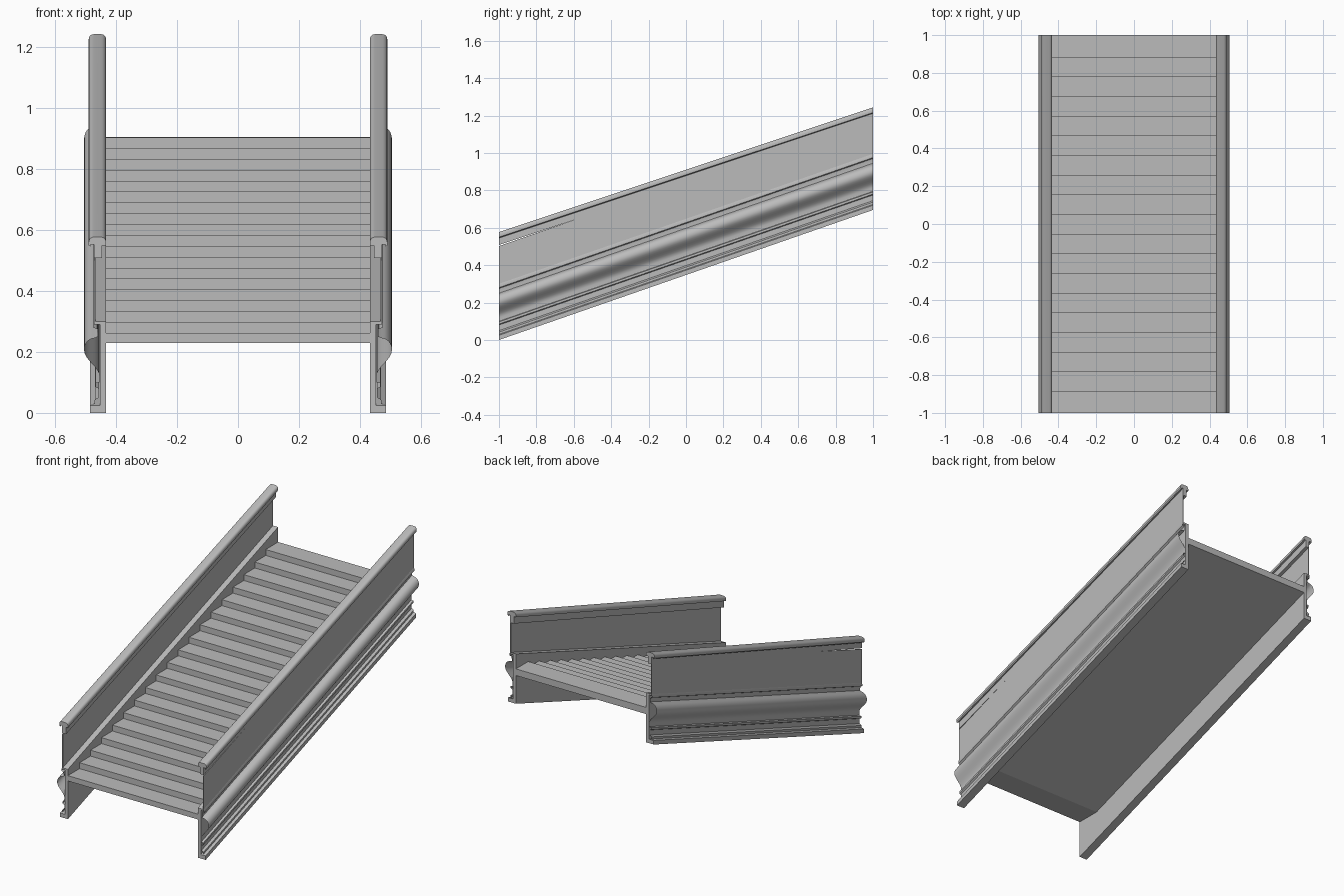
import bpy
import bmesh
import math

old = bpy.data.objects.get("Cube")
if old:
    bpy.data.objects.remove(old, do_unlink=True)

grey = bpy.data.materials.new("plain_grey")
grey.use_nodes = True
colour = (0.5, 0.5, 0.5, 1)
grey.diffuse_color = colour
grey.node_tree.nodes["Principled BSDF"].inputs["Base Color"].default_value = colour

WALL_SLOPE, RAIL_SLOPE = 0.3475, 0.333


def finish(name, bm, smooth=False):
    mesh = bpy.data.meshes.new(name)
    bm.to_mesh(mesh)
    bm.free()
    mesh.materials.append(grey)
    ob = bpy.data.objects.new(name, mesh)
    bpy.context.collection.objects.link(ob)
    if smooth:
        bpy.ops.object.select_all(action="DESELECT")
        ob.select_set(True)
        bpy.context.view_layer.objects.active = ob
        bpy.ops.object.shade_smooth_by_angle(angle=math.radians(35))
    return ob


def ramp(name, profile, side, slope, closed=True, smooth=False):
    """Sweep an x-z profile from front to back along a rising slope."""
    bm = bmesh.new()
    front = [bm.verts.new((side * x, -1, z)) for x, z in profile]
    back = [bm.verts.new((side * x, 1, z + 2 * slope)) for x, z in profile]
    count = len(profile)
    for i in range(count if closed else count - 1):
        j = (i + 1) % count
        quad = [front[i], front[j], back[j], back[i]]
        bm.faces.new(quad if side < 0 else quad[::-1])
    if closed:
        bm.faces.new(front)
        bm.faces.new(back[::-1])
        bmesh.ops.recalc_face_normals(bm, faces=bm.faces)
    return finish(name, bm, smooth)


def box(x0, x1, z0, z1):
    return [(x0, z0), (x1, z0), (x1, z1), (x0, z1)]


# Stair flight: stepped top, flat toe and sloping underside
steps, tread, rise = 19, 0.1042, 0.0357
first_edge, first_top = -0.889, 0.262
outline = [(-1, 0.23), (-1, first_top)]
for i in range(steps - 1):
    y, z = first_edge + i * tread, first_top + i * rise
    outline += [(y, z), (y, z + rise)]
outline += [(1, 0.905), (1, 0.865), (-0.85, 0.23)]
bm = bmesh.new()
face = bm.faces.new([bm.verts.new((-0.45, y, z)) for y, z in outline])
extruded = bmesh.ops.extrude_face_region(bm, geom=[face])["geom"]
bmesh.ops.translate(bm, vec=(0.9, 0, 0),
                    verts=[v for v in extruded if isinstance(v, bmesh.types.BMVert)])
bmesh.ops.recalc_face_normals(bm, faces=bm.faces)
finish("stair_flight", bm)

# Outer moulding: top lip, swelling ogee, bead and foot
ogee = [(0.46, 0.25)]
for i in range(7):
    a = math.radians(90 - 15 * i)
    ogee.append((0.472 + 0.033 * math.cos(a), 0.205 + 0.04 * math.sin(a)))
for i in range(1, 9):
    t = i / 8
    ogee.append((0.48 + 0.025 * math.cos(math.pi * t), 0.205 - 0.085 * t))
moulding = ([(0.472, 0.3), (0.475, 0.29), (0.475, 0.28), (0.462, 0.275), (0.46, 0.262)]
            + ogee + [(0.455, 0.1), (0.468, 0.097), (0.468, 0.085), (0.457, 0.08),
                      (0.457, 0.05), (0.47, 0.042), (0.47, 0.03), (0.485, 0.025),
                      (0.485, 0)])

# Handrail: rounded cap on a narrow neck
cap = [(0.433, 0.55)]
for cx, start in ((0.449, 180), (0.474, 90)):
    for i in range(6):
        a = math.radians(start - 18 * i)
        cap.append((cx + 0.016 * math.cos(a), 0.561 + 0.016 * math.sin(a)))
cap += [(0.49, 0.55), (0.484, 0.545), (0.484, 0.552), (0.472, 0.552),
        (0.472, 0.508), (0.446, 0.508), (0.446, 0.55)]

for label, side in (("left", 1), ("right", -1)):
    ramp(label + "_outer_moulding", moulding, side, WALL_SLOPE, False, True)
    ramp(label + "_inner_skirt", box(0.433, 0.453, 0, 0.298), side, WALL_SLOPE)
    ramp(label + "_skirt_ledge", box(0.433, 0.472, 0.29, 0.3), side, WALL_SLOPE)
    ramp(label + "_foot", box(0.433, 0.485, 0, 0.024), side, WALL_SLOPE)
    ramp(label + "_side_panel", box(0.467, 0.472, 0.3, 0.502), side, WALL_SLOPE)
    ramp(label + "_handrail", cap, side, RAIL_SLOPE, True, True)
